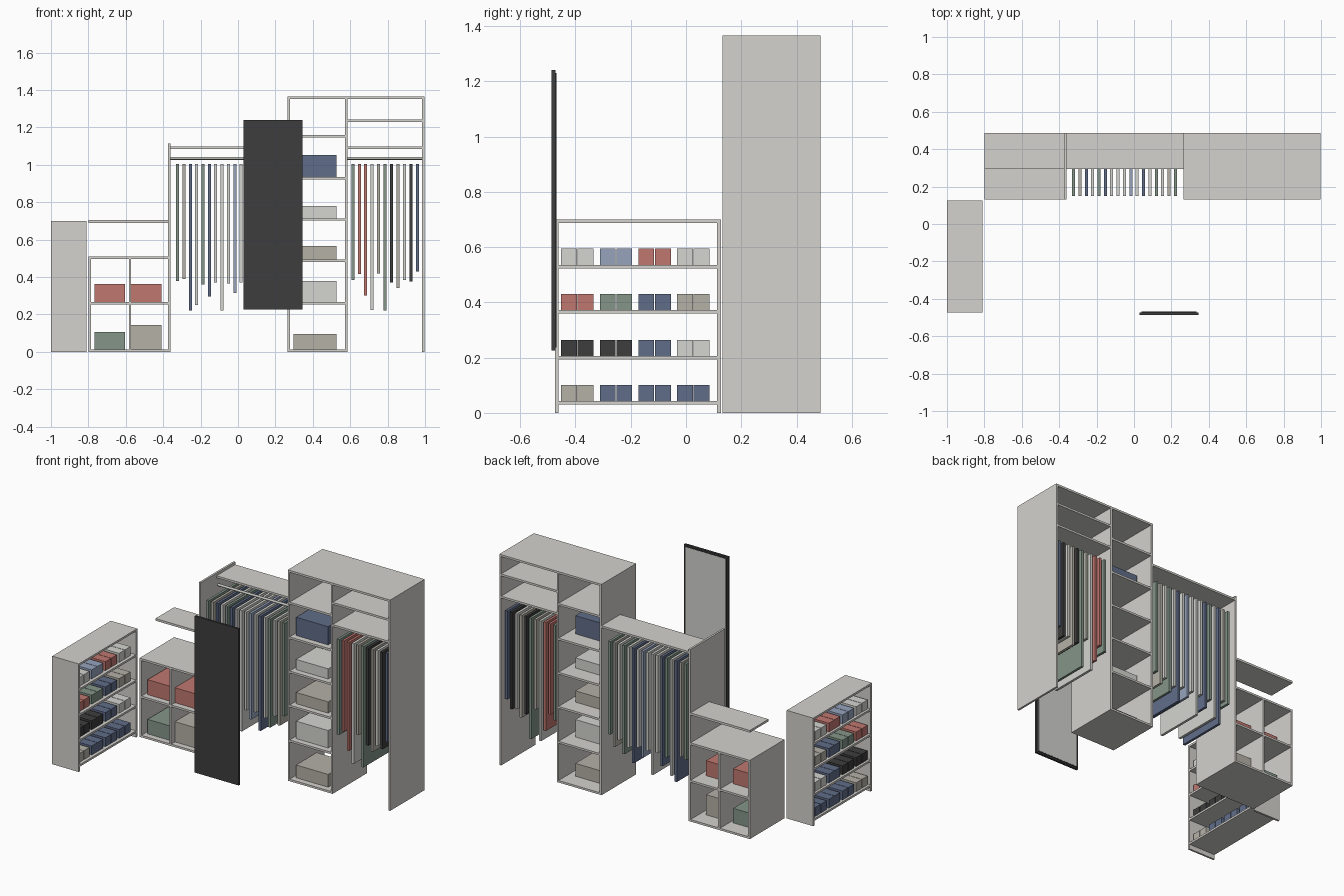
import bpy
import math

cube = bpy.data.objects.get("Cube")
if cube:
    bpy.data.objects.remove(cube, do_unlink=True)


def material(name, r, g, b):
    m = bpy.data.materials.new(name)
    m.use_nodes = True
    m.diffuse_color = (r, g, b, 1)
    for node in m.node_tree.nodes:
        if node.type == 'BSDF_PRINCIPLED':
            node.inputs["Base Color"].default_value = (r, g, b, 1)
    return m


BOARD = material("pale_board", .66, .645, .61)
LIGHT = material("off_white", .66, .66, .63)
RED = material("dusty_red", .53, .185, .16)
GREEN = material("sage_green", .23, .30, .25)
NAVY = material("slate_navy", .118, .153, .25)
TAUPE = material("taupe", .46, .44, .39)
BLACK = material("charcoal", .047, .047, .047)
BLUE = material("soft_blue", .31, .37, .51)
STEEL = material("rail_steel", .55, .55, .52)
GLASS = material("mirror_glass", .64, .64, .62)


def box(name, mat, x, y, z):
    """Box spanning the given (low, high) ranges."""
    spans = (x, y, z)
    bpy.ops.mesh.primitive_cube_add(size=1, location=[(a + b) / 2 for a, b in spans])
    ob = bpy.context.object
    ob.name = name
    ob.scale = [b - a for a, b in spans]
    bpy.ops.object.transform_apply(location=False, rotation=False, scale=True)
    ob.data.materials.append(mat)
    return ob


def rail(name, x0, x1):
    bpy.ops.mesh.primitive_cylinder_add(vertices=16, radius=.008, depth=x1 - x0,
                                        location=((x0 + x1) / 2, .31, 1.035),
                                        rotation=(0, math.pi / 2, 0))
    ob = bpy.context.object
    ob.name = name
    ob.data.materials.append(STEEL)
    bpy.ops.object.shade_smooth_by_angle()


def garments(name, first, step, items):
    """Row of hanging clothes: each item is a colour and its hem height."""
    for i, (mat, hem) in enumerate(items):
        x = first + i * step
        box(f"{name}_{i + 1}", mat, (x - .008, x + .008), (.15, .47), (hem, 1.003))


T = .013
DEPTH = (.132, .486)
BACK_HALF = (.295, .486)
STORED = (.17, .38)

# Shoe rack with end panels, top and four shelves of paired shoes
RACK = (-1, -.81)
box("rack_end_front", BOARD, RACK, (-.474, -.462), (0, .70))
box("rack_end_back", BOARD, RACK, (.113, .126), (0, .70))
box("rack_top", BOARD, RACK, (-.462, .113), (.687, .70))
shoe_rows = [(.043, (TAUPE, NAVY, NAVY, NAVY)),
             (.206, (BLACK, BLACK, NAVY, LIGHT)),
             (.372, (RED, GREEN, NAVY, TAUPE)),
             (.536, (LIGHT, BLUE, RED, LIGHT))]
for z, pairs in shoe_rows:
    box("rack_shelf", BOARD, RACK, (-.462, .113), (z - T, z))
    for i, mat in enumerate(pairs):
        for side in (0, .06):
            y = -.452 + i * .14 + side
            box("shoe", mat, (-.985, -.83), (y, y + .057), (z, z + .058))

# Cube storage with four boxes
for x in (-.798, -.584):
    box("cubby_upright", BOARD, (x, x + T), DEPTH, (0, .497))
for z in (0, .254, .497):
    box("cubby_shelf", BOARD, (-.798, -.373), DEPTH, (z, z + T))
for mat, x, z, h in ((RED, -.767, .267, .097), (RED, -.573, .267, .097),
                     (GREEN, -.767, T, .094), (TAUPE, -.573, T, .131)):
    box("cubby_box", mat, (x, x + .163), STORED, (z, z + h))
box("floating_shelf", BOARD, (-.798, -.373), BACK_HALF, (.69, .704))

# Long hanging bay
box("bay_end_panel", BOARD, (-.373, -.36), DEPTH, (0, 1.115))
box("bay_top_shelf", BOARD, (-.36, .265), BACK_HALF, (1.085, 1.098))
rail("bay_rail", -.36, .265)
garments("bay_garment", -.323, .034, [
    (GREEN, .38), (TAUPE, .39), (NAVY, .22), (LIGHT, .25), (GREEN, .36), (NAVY, .295),
    (LIGHT, .37), (LIGHT, .22), (LIGHT, .365), (BLUE, .315), (LIGHT, .37), (NAVY, .26),
    (LIGHT, .35), (GREEN, .30), (LIGHT, .38), (TAUPE, .33), (GREEN, .40)])

# Tall wardrobe: shelf column on its right, hanging side on its left
for x in (.265, .573, .985):
    box("wardrobe_upright", BOARD, (x, x + T), DEPTH, (0, 1.353))
box("wardrobe_top", BOARD, (.265, .998), DEPTH, (1.353, 1.366))
for z in (T, .267, .493, .714, .935, 1.16):
    box("column_shelf", BOARD, (.278, .573), DEPTH, (z - T, z))
for mat, z, h in ((TAUPE, T, .083), (LIGHT, .267, .113), (TAUPE, .493, .073),
                  (LIGHT, .714, .066), (NAVY, .935, .118)):
    box("column_box", mat, (.297, .527), STORED, (z, z + h))
for z in (1.084, 1.228):
    box("wardrobe_shelf", BOARD, (.586, .985), DEPTH, (z, z + T))
rail("wardrobe_rail", .586, .985)
garments("wardrobe_garment", .614, .0345, [
    (GREEN, .385), (RED, .415), (RED, .30), (LIGHT, .225), (TAUPE, .42), (GREEN, .22),
    (BLACK, .37), (TAUPE, .34), (LIGHT, .385), (BLACK, .375), (NAVY, .43)])

# Standing mirror facing the wardrobe
box("mirror_frame", BLACK, (.03, .345), (-.486, -.472), (.226, 1.24))
box("mirror_rim", BLACK, (.04, .335), (-.472, -.469), (.236, 1.23))
box("mirror_pane", GLASS, (.044, .331), (-.469, -.468), (.24, 1.226))
